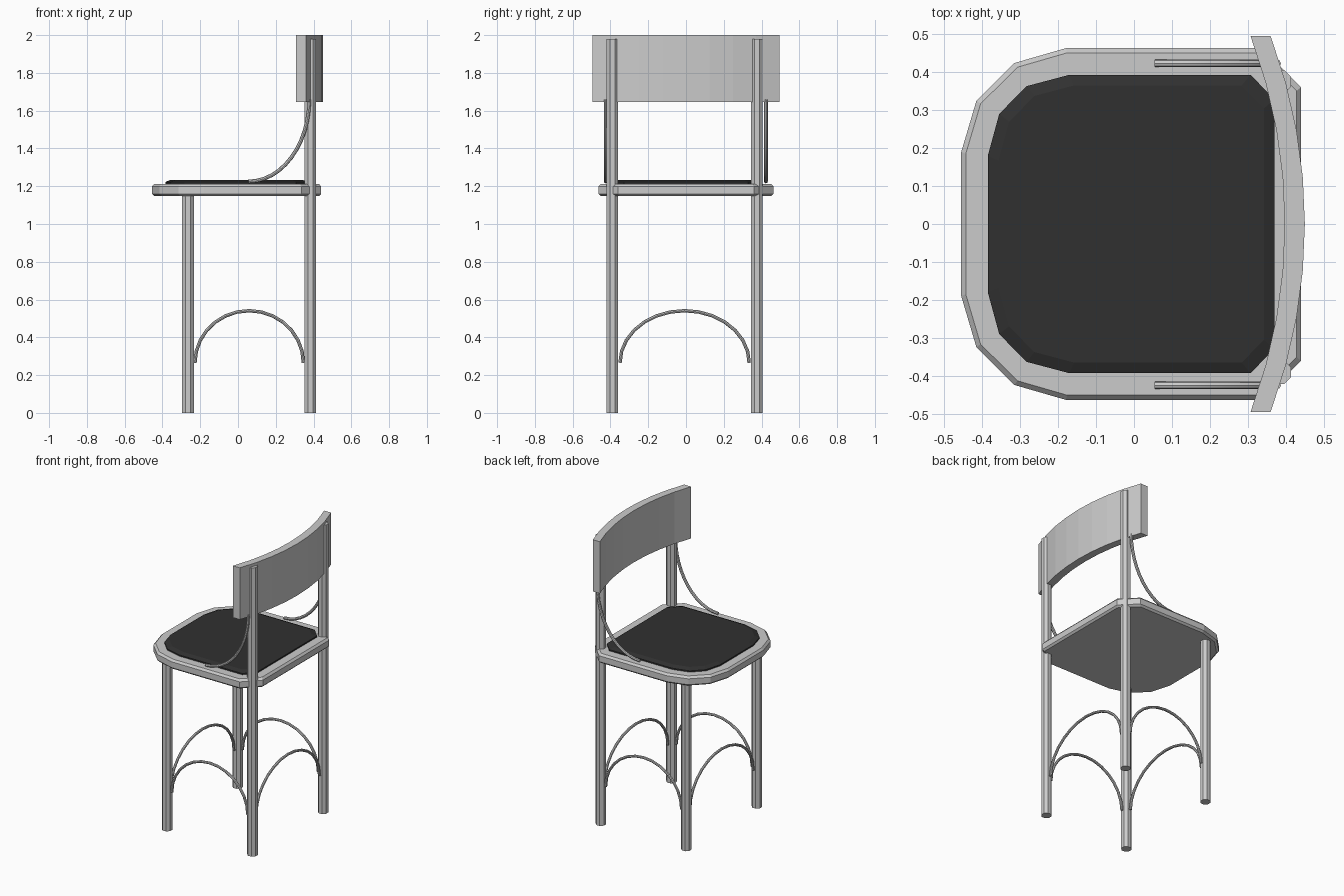
import bpy, bmesh
from math import sin, cos, pi, sqrt

if "Cube" in bpy.data.objects:
    bpy.data.objects.remove(bpy.data.objects["Cube"])

CY = -0.0075                      # leg frame centre in y
LEG_Y = (CY - 0.3825, CY + 0.3825)
FRONT_X, BACK_X = -0.265, 0.383


def finish(name, bm):
    bmesh.ops.recalc_face_normals(bm, faces=bm.faces)
    me = bpy.data.meshes.new(name)
    bm.to_mesh(me)
    bm.free()
    ob = bpy.data.objects.new(name, me)
    bpy.context.collection.objects.link(ob)
    return ob


def loft(name, rings):
    """Skin a stack of equal-length rings and cap both ends."""
    bm = bmesh.new()
    vs = [[bm.verts.new(p) for p in r] for r in rings]
    n = len(vs[0])
    for a, b in zip(vs, vs[1:]):
        for i in range(n):
            j = (i + 1) % n
            bm.faces.new((a[i], a[j], b[j], b[i]))
    bm.faces.new(vs[0][::-1])
    bm.faces.new(vs[-1])
    return finish(name, bm)


def slab(name, half, layers):
    """Mirror a half outline in y and stack it; layers are (z, inset)."""
    outline = half + [(x, -y) for x, y in reversed(half)]
    cx = (max(p[0] for p in half) + min(p[0] for p in half)) / 2
    hx = max(p[0] for p in half) - cx
    hy = max(p[1] for p in half)
    return loft(name, [[(cx + (x - cx) * (1 - d / hx), y * (1 - d / hy), z)
                        for x, y in outline] for z, d in layers])


def leg(name, x, y, top):
    r = 0.031 / cos(pi / 8)
    ring = [(x + r * cos((i + .5) * pi / 4), y + r * sin((i + .5) * pi / 4)) for i in range(8)]
    return loft(name, [[(px, py, z) for px, py in ring] for z in (0, top)])


def tube(name, pts, r):
    cu = bpy.data.curves.new(name, 'CURVE')
    cu.dimensions = '3D'
    cu.bevel_depth = r
    cu.bevel_resolution = 2
    cu.use_fill_caps = True
    sp = cu.splines.new('POLY')
    sp.points.add(len(pts) - 1)
    for p, co in zip(sp.points, pts):
        p.co = (*co, 1)
    ob = bpy.data.objects.new(name, cu)
    bpy.context.collection.objects.link(ob)
    bpy.ops.object.select_all(action='DESELECT')
    ob.select_set(True)
    bpy.context.view_layer.objects.active = ob
    bpy.ops.object.convert(target='MESH')
    bpy.ops.object.shade_smooth_by_angle()
    return bpy.context.object


# Seat frame with chamfered rim
slab("seat_frame",
     [(-0.455, 0.19), (-0.415, 0.325), (-0.315, 0.424), (-0.18, 0.463),
      (0.336, 0.463), (0.44, 0.36)],
     [(1.147, 0.012), (1.159, 0), (1.199, 0), (1.213, 0.012)])

# Dark cushion
cushion = slab("seat_cushion",
               [(-0.385, 0.18), (-0.355, 0.29), (-0.283, 0.363), (-0.17, 0.393),
                (0.307, 0.393), (0.37, 0.328)],
               [(1.205, 0), (1.222, 0), (1.234, 0.028)])
mat = bpy.data.materials.new("dark_upholstery")
mat.diffuse_color = (0.03, 0.03, 0.03, 1)
mat.use_nodes = True
mat.node_tree.nodes["Principled BSDF"].inputs["Base Color"].default_value = mat.diffuse_color
cushion.data.materials.append(mat)

# Legs: short in front, full height at the back
for side, y in zip(("right", "left"), LEG_Y):
    leg(f"front_leg_{side}", FRONT_X, y, 1.155)
    leg(f"back_leg_{side}", BACK_X, y, 1.98)

# Curved backrest
R, W, N = 1.406, 0.495, 8
ys = [-W + 2 * W * i / N for i in range(N + 1)]
arc = [sqrt(R * R - y * y) - R for y in ys]
plan = [(0.45 + a, y) for a, y in zip(arc, ys)]
plan += [(0.397 + a, y) for a, y in reversed(list(zip(arc, ys)))]
loft("backrest", [[(x, y, z) for x, y in plan] for z in (1.645, 2.0)])

# Arched stretchers between neighbouring legs
angles = [pi * i / 14 for i in range(15)]
mid_x = (FRONT_X + BACK_X) / 2
for side, y in zip(("right", "left"), LEG_Y):
    tube(f"side_stretcher_{side}",
         [(mid_x + 0.287 * cos(t), y, 0.265 + 0.276 * sin(t)) for t in angles], 0.009)
for end, x in (("front", FRONT_X), ("back", BACK_X)):
    tube(f"{end}_stretcher",
         [(x, CY + 0.342 * cos(t), 0.265 + 0.276 * sin(t)) for t in angles], 0.009)

# Curved braces from seat edge up to the back legs
for side, y in (("right", -0.425), ("left", 0.423)):
    tube(f"back_brace_{side}",
         [(0.055 + 0.322 * sin(t), y, 1.66 - 0.435 * cos(t))
          for t in [pi / 2 * i / 12 for i in range(13)]], 0.010)
